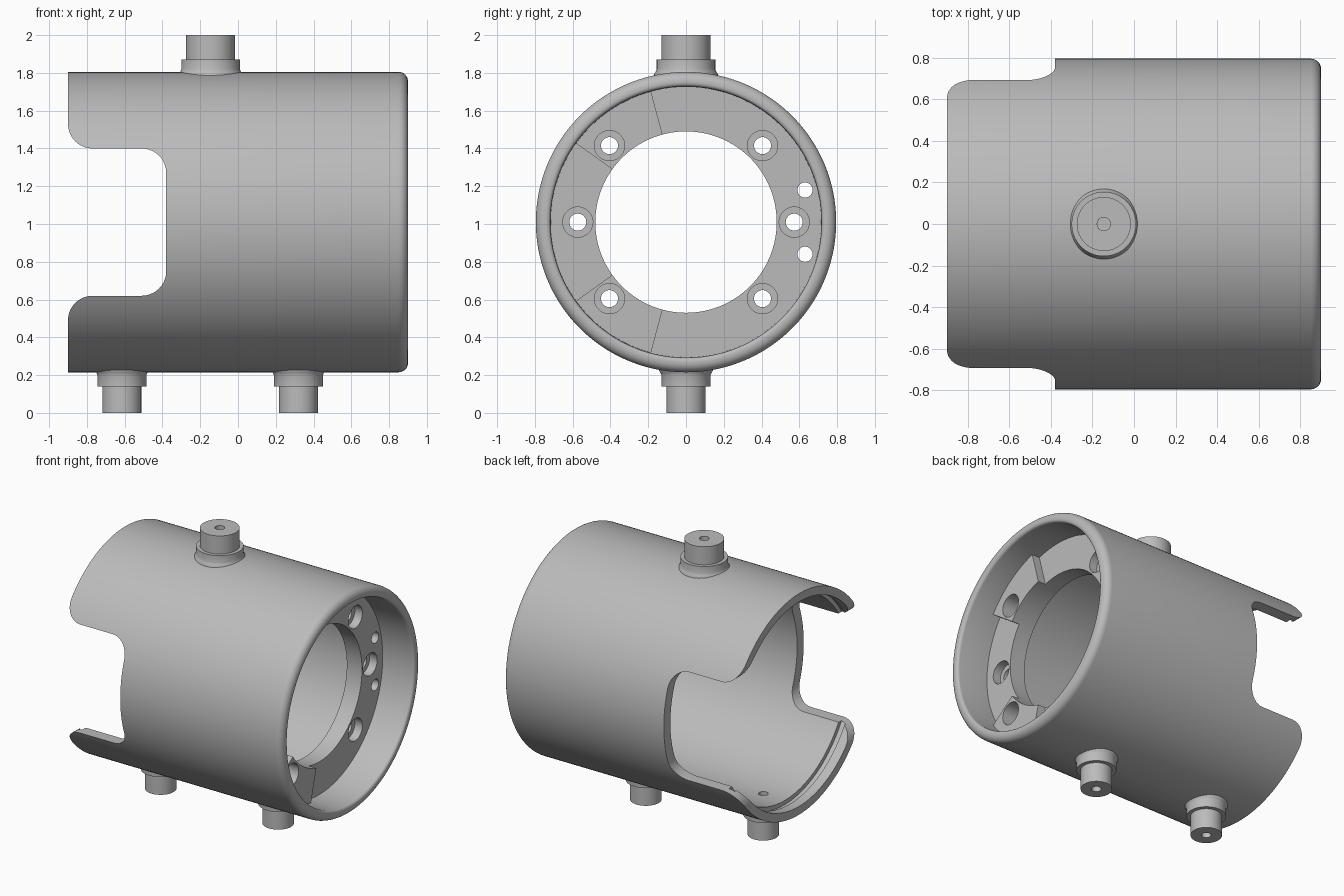
import bpy, bmesh, math
from mathutils import Matrix

if "Cube" in bpy.data.objects:
    bpy.data.objects.remove(bpy.data.objects["Cube"])

CZ, SEG = 1.01, 192          # height of the housing axis, roundness

grey = bpy.data.materials.new("satin grey")
grey.diffuse_color = (0.5, 0.5, 0.5, 1)
grey.use_nodes = True
grey.node_tree.nodes["Principled BSDF"].inputs["Base Color"].default_value = grey.diffuse_color


def finish(name, bm):
    bmesh.ops.recalc_face_normals(bm, faces=bm.faces)
    me = bpy.data.meshes.new(name)
    bm.to_mesh(me)
    bm.free()
    me.materials.append(grey)
    ob = bpy.data.objects.new(name, me)
    bpy.context.collection.objects.link(ob)
    return ob


def lathe(name, profile, n, place):
    """Revolve a closed (axial, radius) profile; place(axial, radius, angle) -> xyz."""
    bm = bmesh.new()
    rings = [[bm.verts.new(place(h, r, 2 * math.pi * i / n)) for h, r in profile]
             for i in range(n)]
    m = len(profile)
    for i in range(n):
        a, b = rings[i], rings[(i + 1) % n]
        for j in range(m):
            k = (j + 1) % m
            bm.faces.new((a[j], a[k], b[k], b[j]))
    return finish(name, bm)


def prism(name, pts, offset):
    bm = bmesh.new()
    f = bm.faces.new([bm.verts.new(p) for p in pts])
    ext = bmesh.ops.extrude_face_region(bm, geom=[f])
    vs = [v for v in ext["geom"] if isinstance(v, bmesh.types.BMVert)]
    bmesh.ops.translate(bm, verts=vs, vec=offset)
    return finish(name, bm)


def rod(r, start, end, axis):
    """Straight round cutter along x or z."""
    bm = bmesh.new()
    bmesh.ops.create_cone(bm, cap_ends=True, segments=40, radius1=r, radius2=r,
                          depth=math.dist(start, end))
    mid = [(a + b) / 2 for a, b in zip(start, end)]
    rot = Matrix.Rotation(math.pi / 2, 4, 'Y') if axis == 'x' else Matrix()
    bm.transform(Matrix.Translation(mid) @ rot)
    return finish("hole_cutter", bm)


def arc(cx, cy, r, a0, a1, n=10):
    return [(cx + r * math.cos(math.radians(a0 + (a1 - a0) * i / n)),
             cy + r * math.sin(math.radians(a0 + (a1 - a0) * i / n))) for i in range(n + 1)]


def select(ob):
    bpy.ops.object.select_all(action='DESELECT')
    ob.select_set(True)
    bpy.context.view_layer.objects.active = ob


def cut(ob, cutters):
    select(ob)
    for c in cutters:
        c.hide_render = True
        mod = ob.modifiers.new("cut", 'BOOLEAN')
        mod.operation, mod.solver, mod.object = 'DIFFERENCE', 'EXACT', c
        bpy.ops.object.modifier_apply(modifier=mod.name)


def smooth(ob):
    select(ob)
    bpy.ops.object.shade_smooth_by_angle(angle=math.radians(30))


# Housing: tube with rounded rim, recessed ring flange and a snap groove at the open end
profile = [(-0.9, 0.795)] + arc(0.85, 0.745, 0.05, 90, 0, 8) + arc(0.88, 0.738, 0.02, 0, -90, 4)
profile += [(0.65, 0.716), (0.65, 0.48), (0.53, 0.48), (0.53, 0.72), (-0.79, 0.72),
            (-0.79, 0.75), (-0.83, 0.75), (-0.83, 0.735), (-0.9, 0.735)]
housing = lathe("housing", profile, SEG,
                lambda h, r, a: (h, r * math.cos(a), CZ + r * math.sin(a)))

# Raised pads on the flange
pads = []
for name, sign in (("upper_flange_pad", 1), ("lower_flange_pad", -1)):
    angles = [2 * math.pi * i / SEG for i in range(56, 78)]
    ring = [(0.48, a) for a in angles] + [(0.716, a) for a in reversed(angles)]
    pads.append(prism(name, [(0.65, r * math.cos(a), CZ + sign * r * math.sin(a))
                             for r, a in ring], (0.06, 0, 0)))

# Side notch with rounded corners, cut through both walls
half = [(-1.0, 0.52)] + arc(-0.77, 0.52, 0.13, 180, 270) + arc(-0.51, 0.26, 0.13, 90, 0)
outline = half + [(x, -z) for x, z in reversed(half)]
notch = prism("notch_cutter", [(x, -1, CZ + z) for x, z in outline], (0, 2, 0))

# Screw holes with counterbores, and two small pin holes
screws = []
for y, z in ((0.405, 0.405), (0.405, -0.405), (-0.405, 0.405), (-0.405, -0.405),
             (0.573, 0), (-0.573, 0)):
    screws.append(rod(0.08, (0.59, y, CZ + z), (0.8, y, CZ + z), 'x'))
    screws.append(rod(0.045, (0.45, y, CZ + z), (0.8, y, CZ + z), 'x'))
pins = [rod(0.04, (0.45, 0.63, CZ + z), (0.8, 0.63, CZ + z), 'x') for z in (0.17, -0.17)]

# Stepped posts: name, x, direction, collar radius, collar end, pin radius, pin end
POSTS = (("top_post", -0.145, 1, 0.155, 0.86, 0.13, 0.99),
         ("lower_post_open_end", -0.615, -1, 0.13, 0.87, 0.103, 1.01),
         ("lower_post_rim_end", 0.32, -1, 0.13, 0.87, 0.103, 1.01))
bores = []
for name, x, s, rc, hc, rp, hp in POSTS:
    pts = [(0.765, 0.032), (0.765, rc + 0.015), (0.785, rc + 0.013), (0.797, rc + 0.005),
           (0.81, rc), (hc, rc), (hc, rp), (hp, rp), (hp, 0.032)]
    smooth(lathe(name, pts, 64, lambda h, r, a: (x + r * math.cos(a), r * math.sin(a), CZ + s * h)))
    bores.append(rod(0.032, (x, 0, CZ + s * 0.6), (x, 0, CZ + s * 0.9), 'z'))

# Apply cuts and tidy up the cutters
cut(housing, [notch] + screws + pins + bores)
for p in pads:
    cut(p, screws)
for ob in [housing] + pads:
    smooth(ob)
for c in [notch] + screws + pins + bores:
    bpy.data.objects.remove(c, do_unlink=True)
